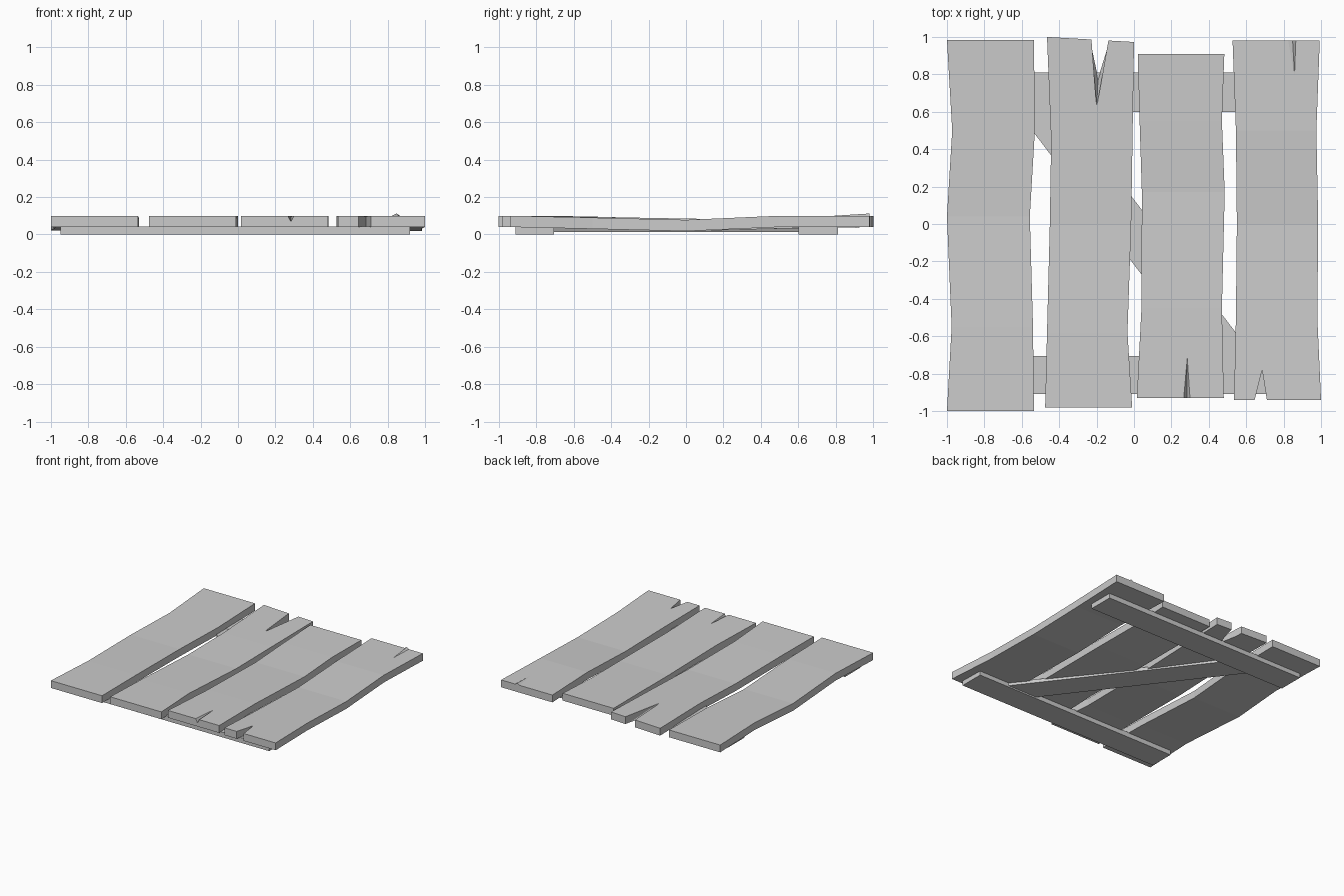
import bpy, bmesh

if "Cube" in bpy.data.objects:
    bpy.data.objects.remove(bpy.data.objects["Cube"])

THICK = 0.06


def make_object(name, bm):
    bmesh.ops.recalc_face_normals(bm, faces=bm.faces)
    mesh = bpy.data.meshes.new(name)
    bm.to_mesh(mesh)
    bm.free()
    ob = bpy.data.objects.new(name, mesh)
    bpy.context.collection.objects.link(ob)
    return ob


def hull(name, points):
    bm = bmesh.new()
    for p in points:
        bm.verts.new(p)
    bmesh.ops.convex_hull(bm, input=bm.verts[:])
    return make_object(name, bm)


def prism(name, outline, z0, z1):
    return hull(name, [(x, y, z) for z in (z0, z1) for x, y in outline])


def plank(name, rows):
    # each row: y, left x, right x, top z
    bm = bmesh.new()
    rings = [[bm.verts.new(p) for p in ((l, y, z), (r, y, z), (r, y, z - THICK), (l, y, z - THICK))]
             for y, l, r, z in rows]
    for a, b in zip(rings, rings[1:]):
        for i in range(4):
            j = (i + 1) % 4
            bm.faces.new((a[i], a[j], b[j], b[i]))
    bm.faces.new(rings[0])
    bm.faces.new(rings[-1])
    return make_object(name, bm)


def cut(ob, cutter):
    cutter.hide_render = True
    mod = ob.modifiers.new("split", 'BOOLEAN')
    mod.operation = 'DIFFERENCE'
    mod.solver = 'EXACT'
    mod.object = cutter
    bpy.context.view_layer.objects.active = ob
    bpy.ops.object.modifier_apply(modifier=mod.name)
    bpy.data.objects.remove(cutter)


# Four warped planks, sagging in the middle
plank("plank_1", [(-1.0, -1.0, -0.535, 0.10), (-0.55, -0.975, -0.54, 0.097), (0.04, -1.0, -0.557, 0.08),
                  (0.50, -0.972, -0.53, 0.09), (0.985, -1.0, -0.535, 0.10)])
plank_2 = plank("plank_2", [(-0.98, -0.475, -0.01, 0.10), (-0.58, -0.465, -0.035, 0.095),
                            (0.0, -0.45, -0.015, 0.08), (0.45, -0.443, -0.008, 0.09),
                            (0.99, -0.465, 0.0, 0.10)])
# Slightly skewed broken end of the second plank
for v in plank_2.data.vertices:
    if v.co.y > 0.9:
        v.co.y = 1.0 if v.co.x < -0.2 else 0.973
plank_3 = plank("plank_3", [(-0.93, 0.015, 0.48, 0.10), (-0.45, 0.04, 0.47, 0.093), (0.17, 0.042, 0.485, 0.082),
                            (0.55, 0.03, 0.47, 0.093), (0.91, 0.02, 0.483, 0.10)])
plank_4 = plank("plank_4", [(-0.94, 0.535, 1.0, 0.10), (-0.50, 0.545, 0.98, 0.09), (0.0, 0.55, 0.985, 0.078),
                            (0.50, 0.545, 0.975, 0.10), (0.98, 0.527, 0.993, 0.10)])

# Splits in the plank ends
cut(plank_2, hull("split_cutter", [(-0.23, 1.02, 0.101), (-0.13, 1.02, 0.101), (-0.2, 0.62, 0.101),
                                   (-0.23, 1.02, 0.02), (-0.13, 1.02, 0.02), (-0.19, 0.82, 0.02)]))
cut(plank_3, hull("crack_cutter", [(0.264, -0.94, 0.102), (0.301, -0.94, 0.102),
                                   (0.283, -0.94, 0.068), (0.285, -0.70, 0.099)]))
cut(plank_4, prism("notch_cutter", [(0.643, -0.95), (0.712, -0.95), (0.685, -0.78)], 0.0, 0.15))

# Lifted splinter on the fourth plank
hull("splinter", [(0.82, 0.98, 0.098), (0.868, 0.98, 0.098), (0.848, 0.98, 0.112), (0.86, 0.76, 0.098)])

# Cross battens and diagonal brace underneath
for name, y0, y1 in (("front_batten", -0.91, -0.705), ("back_batten", 0.60, 0.81)):
    prism(name, [(-0.95, y0), (0.92, y0), (0.92, y1), (-0.95, y1)], 0.0, 0.042)
prism("diagonal_brace", [(-0.62, 0.60), (-0.36, 0.60), (0.64, -0.705), (0.37, -0.705)], 0.012, 0.04)
